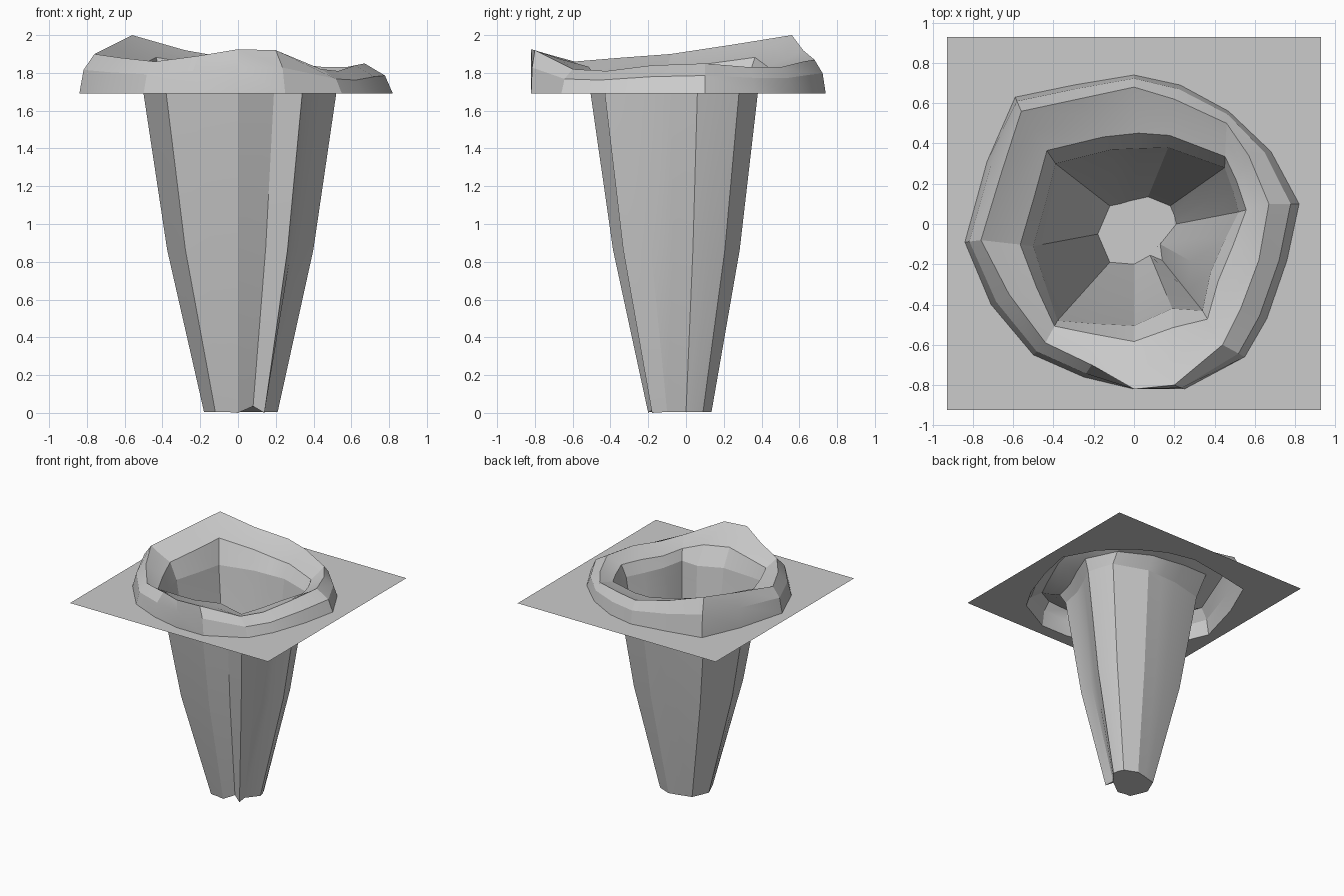
import bpy, bmesh, math
from mathutils import Vector

if "Cube" in bpy.data.objects:
    bpy.data.objects.remove(bpy.data.objects["Cube"])

GROUND_Z = 1.69

# Ring outlines seen from above, clockwise from the back
rim_base = [(0, .74), (.23, .69), (.47, .56), (.68, .36), (.82, .10), (.76, -.18),
            (.66, -.47), (.55, -.66), (.25, -.82), (0, -.82), (-.25, -.76), (-.50, -.65),
            (-.71, -.40), (-.84, -.09), (-.73, .31), (-.59, .63), (-.30, .69)]
crest = [(0, .68, 1.87), (.20, .62, 1.86), (.46, .50, 1.83), (.57, .34, 1.83), (.67, .10, 1.85),
         (.62, -.18, 1.84), (.53, -.42, 1.81), (.44, -.60, 1.82), (.20, -.80, 1.92),
         (0, -.82, 1.925), (-.21, -.70, 1.89), (-.44, -.59, 1.86), (-.62, -.35, 1.88),
         (-.76, -.08, 1.90), (-.66, .25, 1.95), (-.56, .56, 2.0), (-.28, .62, 1.92)]
throat = [(.03, .375), (.17, .38), (.45, .28), (.49, .17), (.52, .06), (.45, -.08),
          (.38, -.24), (.34, -.43), (.19, -.42), (0, -.505), (-.20, -.495), (-.38, -.48),
          (-.44, -.30), (-.50, -.11), (-.44, .10), (-.39, .30), (-.11, .37)]
floor = [(-.02, .115), (.07, .135), (.18, .09), (.20, .045), (.21, 0), (.17, -.05),
         (.13, -.10), (.14, -.18), (.08, -.155), (0, -.20), (-.06, -.195), (-.12, -.19),
         (-.15, -.12), (-.18, -.05), (-.15, .02), (-.12, .09), (-.07, .10)]


def at_height(points, z):
    return [Vector((x, y, z)) for x, y in points]


def blend(a, b, t, tz):
    """Ring between two rings, with separate plan and height factors."""
    return [Vector((*p.xy.lerp(q.xy, t), p.z + (q.z - p.z) * tz)) for p, q in zip(a, b)]


def finish(bm, name):
    mesh = bpy.data.meshes.new(name)
    bm.to_mesh(mesh)
    bm.free()
    ob = bpy.data.objects.new(name, mesh)
    bpy.context.collection.objects.link(ob)
    bpy.ops.object.select_all(action='DESELECT')
    ob.select_set(True)
    bpy.context.view_layer.objects.active = ob
    bpy.ops.object.shade_smooth_by_angle(angle=math.radians(18))
    return ob


def loft(name, rings, cap=False):
    bm = bmesh.new()
    rows = [[bm.verts.new(p) for p in ring] for ring in rings]
    n = len(rows[0])
    for a, b in zip(rows, rows[1:]):
        for i in range(n):
            j = (i + 1) % n
            bm.faces.new((a[i], b[i], b[j], a[j]))
    if cap:
        bm.faces.new(rows[-1][::-1])
    return finish(bm, name)


base = at_height(rim_base, GROUND_Z)
top = [Vector(p) for p in crest]
neck = at_height(throat, GROUND_Z)
bottom = at_height(floor, 0.005)
bottom[8].z = 0.035          # small fold in the pit floor
bottom[7].z = bottom[9].z = 0

# Raised rim: outer slope, crest, inner lip, throat
loft("crater_rim", [base, blend(base, top, .28, .6), top,
                    blend(top, neck, .35, .2), blend(top, neck, .75, .38), neck])

# Tapering pit with a slight bulge halfway down
loft("pit_shaft", [neck, blend(bottom, neck, .61, .51), bottom], cap=True)

# Square ground sheet with the crater opening cut out
bm = bmesh.new()
square = at_height([(-.93, -.925), (.93, -.925), (.93, .93), (-.93, .93)], GROUND_Z)
edges = []
for loop in (square, base):
    vs = [bm.verts.new(p) for p in loop]
    edges += [bm.edges.new((vs[i - 1], vs[i])) for i in range(len(vs))]
bmesh.ops.triangle_fill(bm, use_beauty=True, edges=edges, normal=(0, 0, 1))
finish(bm, "ground_sheet")
